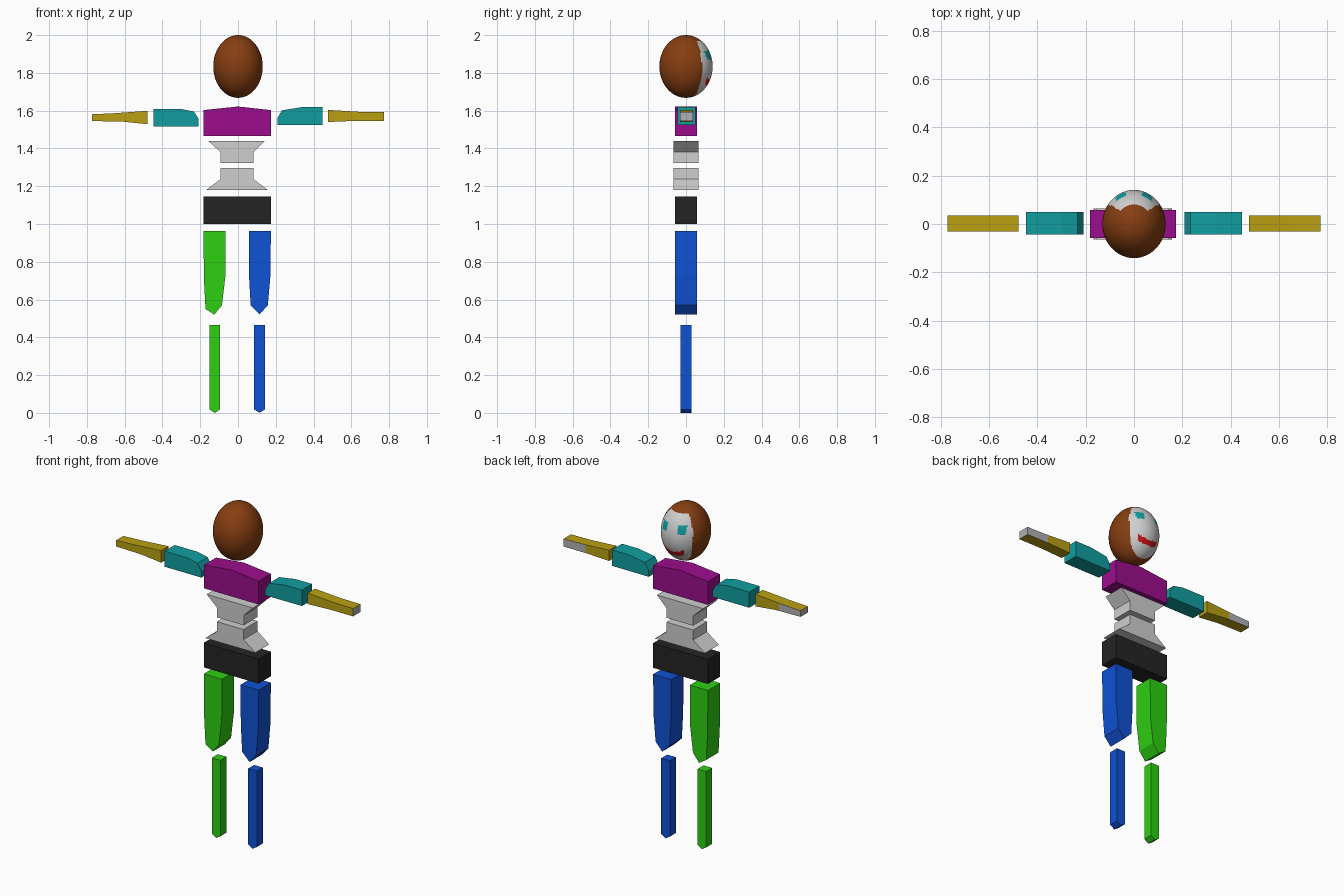
import bpy, bmesh
from mathutils import Matrix

if "Cube" in bpy.data.objects:
    bpy.data.objects.remove(bpy.data.objects["Cube"])


def make_material(name, rgb):
    m = bpy.data.materials.new(name)
    lin = [(c / 255 / 12.92) if c < 11 else ((c / 255 + 0.055) / 1.055) ** 2.4 for c in rgb]
    m.diffuse_color = (*lin, 1)
    m.use_nodes = True
    m.node_tree.nodes["Principled BSDF"].inputs["Base Color"].default_value = m.diffuse_color
    return m


MATS = {n: make_material(n, c) for n, c in {
    "purple": (156, 13, 140), "teal": (17, 158, 160), "mustard": (186, 160, 18),
    "light_grey": (207, 207, 207), "black": (36, 36, 36), "green": (46, 208, 17),
    "blue": (15, 82, 212), "brown": (134, 62, 17), "red": (206, 18, 18),
    "hand_grey": (178, 176, 180)}.items()}


def finish(bm, name, colours):
    me = bpy.data.meshes.new(name)
    bm.to_mesh(me)
    bm.free()
    for c in colours:
        me.materials.append(MATS[c])
    ob = bpy.data.objects.new(name, me)
    bpy.context.collection.objects.link(ob)
    return ob


def prism(name, colour, profile, y0, y1, hand_from=None):
    """Extrude an x-z outline from y0 to y1."""
    bm = bmesh.new()
    f = bm.faces.new([bm.verts.new((x, y0, z)) for x, z in profile])
    r = bmesh.ops.extrude_face_region(bm, geom=[f])
    vs = [g for g in r["geom"] if isinstance(g, bmesh.types.BMVert)]
    bmesh.ops.translate(bm, verts=vs, vec=(0, y1 - y0, 0))
    bmesh.ops.recalc_face_normals(bm, faces=bm.faces)
    colours = [colour]
    if hand_from:
        # hand: palm side and end cap in grey
        colours.append("hand_grey")
        bmesh.ops.bisect_plane(bm, geom=bm.verts[:] + bm.edges[:] + bm.faces[:],
                               plane_co=(hand_from, 0, 0), plane_no=(1, 0, 0))
        bm.normal_update()
        s = 1 if hand_from > 0 else -1
        for f in bm.faces:
            outer = f.calc_center_median().x * s > hand_from * s
            if outer and (f.normal.y > 0.9 or f.normal.x * s > 0.9):
                f.material_index = 1
    return finish(bm, name, colours)


# Trunk
D, W = 0.057, 0.065
prism("chest", "purple", [(-.183, 1.466), (.174, 1.466), (.174, 1.603), (0, 1.622), (-.183, 1.603)], -D, D)
prism("upper_waist", "light_grey", [(-.158, 1.44), (-.092, 1.38), (-.092, 1.322), (.083, 1.322),
                                    (.083, 1.38), (.143, 1.44)], -W, W)
prism("lower_waist", "light_grey", [(-.092, 1.297), (-.092, 1.238), (-.168, 1.18), (.158, 1.18),
                                    (.082, 1.238), (.082, 1.297)], -W, W)
prism("pelvis", "black", [(-.183, 1.0), (.174, 1.0), (.174, 1.145), (-.183, 1.145)], -D, D)

# Legs
prism("left_thigh", "green", [(-.183, .962), (-.065, .962), (-.066, .73), (-.085, .57),
                              (-.125, .52), (-.172, .55), (-.180, .70)], -D, D)
prism("right_thigh", "blue", [(.057, .962), (.174, .962), (.172, .73), (.158, .57),
                              (.115, .522), (.067, .57), (.058, .73)], -D, D)
for side, colour, x in (("left", "green", -.123), ("right", "blue", .114)):
    prism(side + "_shin", colour, [(x - .028, .465), (x + .028, .465), (x + .028, .018),
                                   (x, 0), (x - .028, .018)], -.028, .028)

# Arms
prism("left_upper_arm", "teal", [(-.447, 1.517), (-.447, 1.609), (-.30, 1.609), (-.233, 1.595),
                                 (-.208, 1.556), (-.208, 1.517)], -.044, .05)
prism("right_upper_arm", "teal", [(.208, 1.524), (.208, 1.56), (.233, 1.602), (.34, 1.619),
                                  (.447, 1.619), (.447, 1.525)], -.044, .05)
prism("left_forearm", "mustard", [(-.772, 1.545), (-.772, 1.581), (-.66, 1.586), (-.478, 1.599),
                                  (-.478, 1.528), (-.61, 1.542)], -.032, .036, -.63)
prism("right_forearm", "mustard", [(.476, 1.540), (.476, 1.604), (.64, 1.594), (.772, 1.592),
                                   (.772, 1.546), (.62, 1.546)], -.032, .036, .63)

# Head with hair, face, eyes and mouth chosen by face position
bm = bmesh.new()
bmesh.ops.create_uvsphere(bm, u_segments=112, v_segments=72, radius=1)
bmesh.ops.transform(bm, matrix=Matrix.Translation((0, 0, 1.834)) @ Matrix.Diagonal((.131, .141, .166, 1)),
                    verts=bm.verts)
for f in bm.faces:
    x, y, z = f.calc_center_median()
    f.smooth = True
    if z < 1.97 and y > .085 - 1.5 * (z - 1.83) ** 2:
        f.material_index = 1
        if abs(abs(x) - .054) < .021 and abs(z - 1.892) < .022:
            f.material_index = 2
        elif abs(x) < .062 and abs(z - 1.745 - 4 * x * x) < .014:
            f.material_index = 3
finish(bm, "head", ["brown", "light_grey", "teal", "red"])
